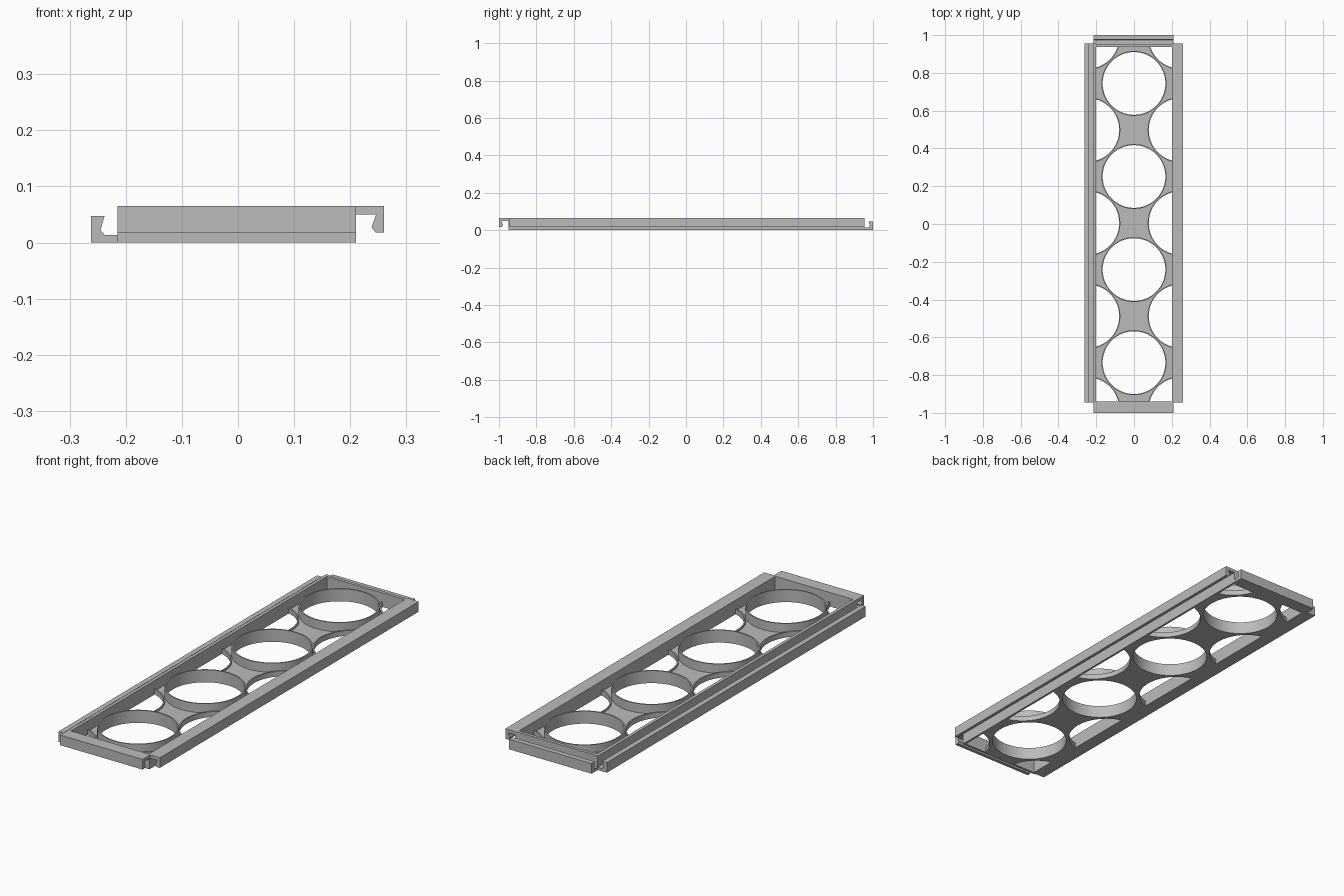
import bpy, bmesh, math
from mathutils import Vector

cube = bpy.data.objects.get("Cube")
if cube:
    bpy.data.objects.remove(cube, do_unlink=True)

grey = bpy.data.materials.new("plain grey")
grey.use_nodes = True
grey.diffuse_color = (0.5, 0.5, 0.5, 1)
grey.node_tree.nodes["Principled BSDF"].inputs["Base Color"].default_value = (0.5, 0.5, 0.5, 1)


def finish(bm, name):
    bmesh.ops.recalc_face_normals(bm, faces=bm.faces)
    mesh = bpy.data.meshes.new(name)
    bm.to_mesh(mesh)
    bm.free()
    mesh.materials.append(grey)
    ob = bpy.data.objects.new(name, mesh)
    bpy.context.collection.objects.link(ob)
    return ob


def smooth(ob):
    bpy.ops.object.select_all(action='DESELECT')
    ob.select_set(True)
    bpy.context.view_layer.objects.active = ob
    bpy.ops.object.shade_smooth_by_angle(angle=math.radians(30))


def extrude(bm, points, step):
    face = bm.faces.new([bm.verts.new(p) for p in points])
    new = bmesh.ops.extrude_face_region(bm, geom=[face])["geom"]
    bmesh.ops.translate(bm, vec=step, verts=[v for v in new if isinstance(v, bmesh.types.BMVert)])


def rail(name, profile, place, step):
    bm = bmesh.new()
    extrude(bm, [place(u, z) for u, z in profile], step)
    return finish(bm, name)


# Rail sections: distance outward, height
TOP = 0.065
hook_down = [(.2, 0), (.21, 0), (.21, .05), (.246, .05), (.238, .027),
             (.245, .018), (.26, .018), (.26, TOP), (.2, TOP)]
hook_up = [(.2, 0), (.262, 0), (.262, .047), (.238, .047), (.245, .022),
           (.237, .013), (.215, .013), (.215, TOP), (.2, TOP)]

# Four interlocking edge rails
along_y, along_x = Vector((0, 1.9, 0)), Vector((.425, 0, 0))
rail("left_hook_rail", hook_down, lambda u, z: (u, -.945, z), along_y)
rail("right_catch_rail", hook_up, lambda u, z: (-u, -.945, z), along_y)
rail("front_hook_rail", hook_down, lambda u, z: (-.215, -u - .74, z), along_x)
rail("back_catch_rail", hook_up, lambda u, z: (-.215, u + .738, z), along_x)

# Hole layout
PITCH, MID = 0.4927, 0.005
HALF = PITCH / 2
holes = [(0, MID + (i - 1.5) * PITCH) for i in range(4)]
scallops = [(s * HALF, MID + (i - 2) * PITCH) for s in (-1, 1) for i in range(5)]

# Floor with round holes and side scallops
bm = bmesh.new()
extrude(bm, [(-.205, -.942, 0), (.205, -.942, 0), (.205, .942, 0), (-.205, .942, 0)],
        Vector((0, 0, .016)))
floor = finish(bm, "floor")
bm = bmesh.new()
for centres, r in ((holes, .169), (scallops, .171)):
    for x, y in centres:
        ring = [(x + r * math.cos(k * math.tau / 90), y + r * math.sin(k * math.tau / 90), -.1)
                for k in range(90)]
        extrude(bm, ring, Vector((0, 0, .2)))
cutter = finish(bm, "hole_cutter")
cutter.hide_render = True
mod = floor.modifiers.new("holes", 'BOOLEAN')
mod.operation = 'DIFFERENCE'
mod.solver = 'EXACT'
mod.object = cutter
bpy.context.view_layer.update()
cut = bpy.data.meshes.new_from_object(floor.evaluated_get(bpy.context.evaluated_depsgraph_get()))
floor.modifiers.clear()
floor.data = cut
bpy.data.objects.remove(cutter, do_unlink=True)
smooth(floor)


# Thin upright walls, kept inside the frame
def wall(name, x, y, inner, outer, height):
    start = -math.pi if x < 0 else 0
    angles = [start + k * math.tau / 120 for k in range(120)]
    angles = [a for a in angles if abs(x + inner * math.cos(a)) < .205
              and abs(y + inner * math.sin(a)) < .944]
    closed = len(angles) == 120
    bm = bmesh.new()
    section = ((inner, 0), (outer, 0), (outer, height), (inner, height))
    loops = [[bm.verts.new((x + r * math.cos(a), y + r * math.sin(a), z)) for r, z in section]
             for a in angles]
    pairs = list(zip(loops, loops[1:]))
    if closed:
        pairs.append((loops[-1], loops[0]))
    else:
        bm.faces.new(loops[0])
        bm.faces.new(loops[-1])
    for a, b in pairs:
        for k in range(4):
            n = (k + 1) % 4
            bm.faces.new((a[k], a[n], b[n], b[k]))
    smooth(finish(bm, name))


for i, (x, y) in enumerate(holes):
    wall(f"holder_ring_{i + 1}", x, y, .166, .172, .058)
for i, (x, y) in enumerate(scallops):
    wall(f"scallop_rim_{i + 1}", x, y, .168, .174, .024)
